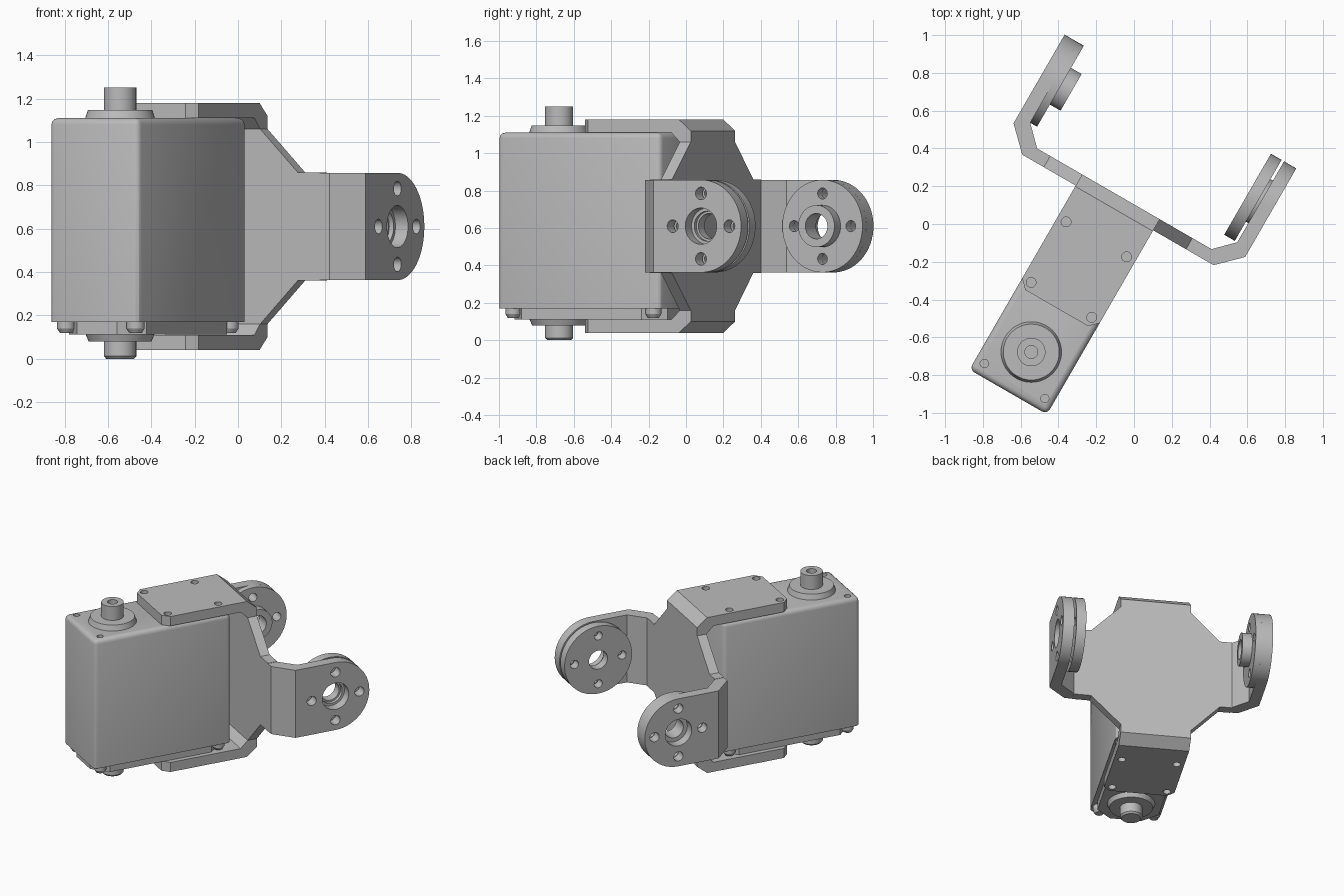
import bpy, bmesh, math
from mathutils import Matrix, Vector

if "Cube" in bpy.data.objects:
    bpy.data.objects.remove(bpy.data.objects["Cube"], do_unlink=True)

TURN = Matrix.Rotation(math.radians(-30), 4, 'Z')   # whole assembly is turned on z
MID = -0.132                                        # servo centre line
ARM_MID = -0.111                                    # centre between the arms
ZC = 0.61                                           # mirror height of the bracket
PIVOT_Y, RAD = 0.437, 0.2475

grey = bpy.data.materials.new("plain_grey")
grey.use_nodes = True
grey.diffuse_color = (0.5, 0.5, 0.5, 1)
grey.node_tree.nodes["Principled BSDF"].inputs["Base Color"].default_value = (0.5, 0.5, 0.5, 1)


def finish(name, bm):
    bmesh.ops.recalc_face_normals(bm, faces=bm.faces)
    mesh = bpy.data.meshes.new(name)
    bm.to_mesh(mesh)
    bm.free()
    mesh.materials.append(grey)
    obj = bpy.data.objects.new(name, mesh)
    bpy.context.collection.objects.link(obj)
    return obj


def prism(name, pts, axis, lo, hi, bevel=None):
    """Extrude a 2D outline along an axis; bevel = (edge test, size, segments)."""
    place = {'X': lambda a, b, t: (t, a, b),
             'Y': lambda a, b, t: (a, t, b),
             'Z': lambda a, b, t: (a, b, t)}[axis]
    bm = bmesh.new()
    face = bm.faces.new([bm.verts.new(place(a, b, lo)) for a, b in pts])
    ext = bmesh.ops.extrude_face_region(bm, geom=[face])
    step = Vector(place(0, 0, hi - lo))
    bmesh.ops.translate(bm, vec=step, verts=[g for g in ext["geom"] if isinstance(g, bmesh.types.BMVert)])
    if bevel:
        test, size, seg = bevel
        edges = [e for e in bm.edges if test(e.verts[0].co, e.verts[1].co)]
        bmesh.ops.bevel(bm, geom=edges, offset=size, segments=seg, profile=0.5, affect='EDGES')
    return finish(name, bm)


def disc(name, axis, centre, lo, hi, r1, r2=None, n=48):
    """Cylinder or cone between lo and hi on an axis; centre gives the other two coordinates."""
    bm = bmesh.new()
    bmesh.ops.create_cone(bm, cap_ends=True, segments=n, radius1=r1,
                          radius2=r1 if r2 is None else r2, depth=hi - lo)
    a, b, t = *centre, (lo + hi) / 2
    if axis == 'X':
        mat = Matrix.Translation((t, a, b)) @ Matrix.Rotation(math.pi / 2, 4, 'Y')
    else:
        mat = Matrix.Translation((a, b, t))
    bmesh.ops.transform(bm, matrix=mat, verts=bm.verts)
    return finish(name, bm)


def cut(obj, cutters):
    for c in cutters:
        mod = obj.modifiers.new("cut", 'BOOLEAN')
        mod.operation, mod.solver, mod.object = 'DIFFERENCE', 'EXACT', c
        bpy.context.view_layer.objects.active = obj
        bpy.ops.object.modifier_apply(modifier=mod.name)
        bpy.data.objects.remove(c, do_unlink=True)


def rect(x0, x1, y0, y1):
    return [(x0, y0), (x1, y0), (x1, y1), (x0, y1)]


def pivot_holes(lo, hi, r):
    """Cutters for the four small holes around an arm pivot."""
    return [disc("hole", 'X', (PIVOT_Y + 0.175 * dy, ZC + 0.175 * dz), lo, hi, r, n=20)
            for dy, dz in ((1, 0), (-1, 0), (0, 1), (0, -1))]


def bore(lo, hi, r):
    return disc("bore", 'X', (PIVOT_Y, ZC), lo, hi, r)


old = set(bpy.data.objects)
X0, X1, Y0, Y1 = -0.369, 0.105, -1.103, -0.1

# servo case with rounded edges
body = prism("servo_body", rect(X0, X1, Y0, Y1), 'Z', 0.17, 1.11,
             (lambda a, b: a.z > 0.2 or b.z > 0.2, 0.03, 3))
screw_x = (MID - 0.185, MID + 0.185)
screw_y = (-1.036, -0.17)
cut(body, [disc("hole", 'Z', (x, screw_y[0]), 1.08, 1.15, 0.022, n=20) for x in screw_x])

# bottom lid with cut corners, and a round screw in each corner
prism("bottom_lid", rect(X0 + 0.03, X1 - 0.03, Y0 + 0.03, Y1 - 0.03), 'Z', 0.112, 0.172,
      (lambda a, b: abs(a.z - b.z) > 0.01, 0.1, 1))
for x in screw_x:
    for y in screw_y:
        disc("corner_screw", 'Z', (x, y), 0.14, 0.175, 0.042, n=24)
        disc("corner_screw_head", 'Z', (x, y), 0.118, 0.14, 0.028, 0.042, n=24)

# output shaft above, bearing shaft below
shaft = (MID, -0.859)
disc("top_collar", 'Z', shaft, 1.105, 1.148, 0.162, 0.148)
top_shaft = disc("top_shaft", 'Z', shaft, 1.13, 1.25, 0.075)
cut(top_shaft, [disc("hole", 'Z', shaft, 1.17, 1.3, 0.034, n=24)])
disc("bottom_collar", 'Z', shaft, 0.08, 0.12, 0.145, 0.162)
disc("bottom_shaft", 'Z', shaft, 0.012, 0.1, 0.075)
disc("bottom_shaft_tip", 'Z', shaft, 0, 0.012, 0.064, 0.075)

# bracket: top and bottom plates, each bent into the wall
for name, s in (("top_plate", 1), ("bottom_plate", -1)):
    profile = [(-0.59, 0.5), (-0.59, 0.57), (0.017, 0.57), (0.09, 0.51),
               (0.09, 0.45), (0.022, 0.45), (-0.03, 0.5)]
    plate = prism(name, [(y, ZC + s * z) for y, z in profile], 'X', X0, X1,
                  (lambda a, b: a.y < -0.5 and b.y < -0.5 and abs(a.z - b.z) > 0.01, 0.045, 1))
    lo, hi = sorted((ZC + s * 0.535, ZC + s * 0.62))
    cut(plate, [disc("hole", 'Z', (x, y), lo, hi, 0.026, n=20)
                for x in screw_x for y in (-0.54, -0.17)])

# bracket wall with sloping shoulders
right, left = 0.4225, -0.645
half = [(X0, 0.45), (X0 - 0.195, 0.25), (left, 0.25)]
wing = [(right, 0.25), (X1 + 0.2, 0.25), (X1, 0.45)]
upper = [(x, ZC + z) for x, z in wing + half]
lower = [(x, ZC - z) for x, z in reversed(wing + half)]
prism("bracket_wall", upper + lower, 'Y', 0.022, 0.09)

# arms: slanted bend, then a tab with a round end
tab = [(0.187, ZC - RAD)]
tab += [(PIVOT_Y + RAD * math.cos(a), ZC + RAD * math.sin(a))
        for a in (math.pi * (i / 32 - 0.5) for i in range(33))]
tab += [(0.187, ZC + RAD)]
bend = [(0.533, 0.022), (0.585, 0.022), (0.708, 0.143), (0.708, 0.19),
        (0.633, 0.19), (0.533, 0.09)]
for side, s in (("right", 1), ("left", -1)):
    prism(side + "_arm_bend", [(ARM_MID + s * x, y) for x, y in bend], 'Z', ZC - RAD, ZC + RAD)
    lo, hi = sorted((ARM_MID + s * 0.633, ARM_MID + s * 0.708))
    arm = prism(side + "_arm", tab, 'X', lo, hi)
    cut(arm, [bore(lo - 0.05, hi + 0.05, 0.097)] + pivot_holes(lo - 0.05, hi + 0.05, 0.034))

# horn disc set inside one arm, joined by a thin spacer
horn = disc("horn_disc", 'X', (PIVOT_Y, ZC), 0.442, 0.507, RAD)
cut(horn, [bore(0.4, 0.6, 0.068)] + pivot_holes(0.4, 0.6, 0.03))
spacer = disc("horn_spacer", 'X', (PIVOT_Y, ZC), 0.5, 0.53, 0.13)
cut(spacer, [bore(0.4, 0.6, 0.08)])

# pad and hub on the other arm
pad = disc("idler_pad", 'X', (PIVOT_Y, ZC), -0.75, -0.702, RAD)
cut(pad, [bore(-0.8, -0.6, 0.068)] + pivot_holes(-0.8, -0.6, 0.03))
hub = disc("idler_hub", 'X', (PIVOT_Y, ZC), -0.71, -0.637, 0.112)
cut(hub, [bore(-0.8, -0.6, 0.068)])

# turn everything and smooth the round surfaces
bpy.ops.object.select_all(action='DESELECT')
for obj in [o for o in bpy.data.objects if o not in old]:
    obj.data.transform(TURN)
    obj.select_set(True)
    bpy.context.view_layer.objects.active = obj
bpy.ops.object.shade_smooth_by_angle(angle=math.radians(30))
